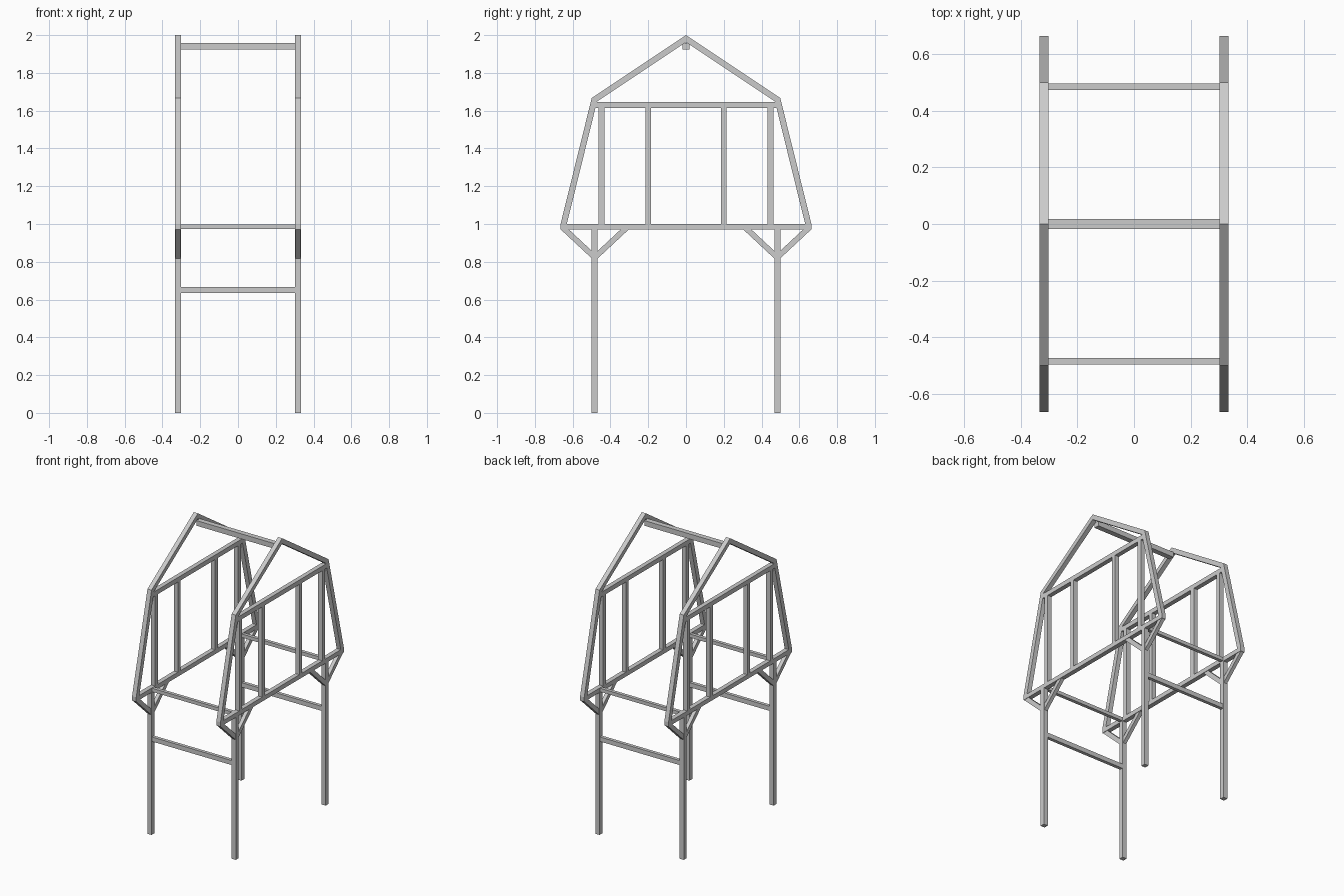
import bpy, bmesh

if "Cube" in bpy.data.objects:
    bpy.data.objects.remove(bpy.data.objects["Cube"])

X0, X1 = 0.302, 0.333      # inner and outer face of each side frame


def prism(name, profile, x0=X0, x1=X1, mx=True, my=False):
    """Extrude a (y, z) profile along x and mirror it across the centre planes."""
    bm = bmesh.new()
    face = bm.faces.new([bm.verts.new((x0, y, z)) for y, z in profile])
    res = bmesh.ops.extrude_face_region(bm, geom=[face])
    verts = [g for g in res["geom"] if isinstance(g, bmesh.types.BMVert)]
    bmesh.ops.translate(bm, verts=verts, vec=(x1 - x0, 0, 0))
    bmesh.ops.recalc_face_normals(bm, faces=bm.faces)
    me = bpy.data.meshes.new(name)
    bm.to_mesh(me)
    bm.free()
    ob = bpy.data.objects.new(name, me)
    bpy.context.collection.objects.link(ob)
    if mx or my:
        m = ob.modifiers.new("Mirror", 'MIRROR')
        m.use_axis = (mx, my, False)
        m.use_mirror_merge = False
    return ob


def rect(y0, y1, z0, z1):
    return [(y0, z0), (y1, z0), (y1, z1), (y0, z1)]


# Legs
prism("leg", rect(0.468, 0.499, 0, 0.97), my=True)

# Angled braces beside each leg
prism("outer_brace", [(0.483, 0.803), (0.662, 0.97), (0.619, 0.97), (0.483, 0.843)],
      X0 + 0.003, X1 - 0.003, my=True)
prism("inner_brace", [(0.483, 0.803), (0.304, 0.97), (0.347, 0.97), (0.483, 0.843)],
      X0 + 0.003, X1 - 0.003, my=True)

# Horizontal rails of the side frames
prism("base_rail", rect(-0.664, 0.664, 0.97, 1.0))
prism("top_rail", [(-0.48, 1.614), (0.48, 1.614), (0.473, 1.645), (-0.473, 1.645)])

# Vertical studs
prism("outer_stud", rect(0.432, 0.462, 1.0, 1.614), my=True)
prism("inner_stud", rect(0.185, 0.215, 1.0, 1.614), my=True)

# Sloping wall posts and roof rafters
prism("wall_post", [(0.631, 1.0), (0.664, 1.0), (0.499, 1.667), (0.471, 1.649)], my=True)
prism("roof_rafter", [(-0.499, 1.667), (-0.471, 1.649), (0, 1.963),
                      (0.471, 1.649), (0.499, 1.667), (0, 2.0)])

# Bars joining the two frames
prism("upper_cross_bar", rect(0.472, 0.495, 0.974, 0.998), -X0, X0, mx=False, my=True)
prism("lower_cross_bar", rect(0.472, 0.495, 0.635, 0.666), -X0, X0, mx=False, my=True)
prism("ridge_beam", rect(-0.018, 0.018, 1.923, 1.958), -X0, X0, mx=False)
